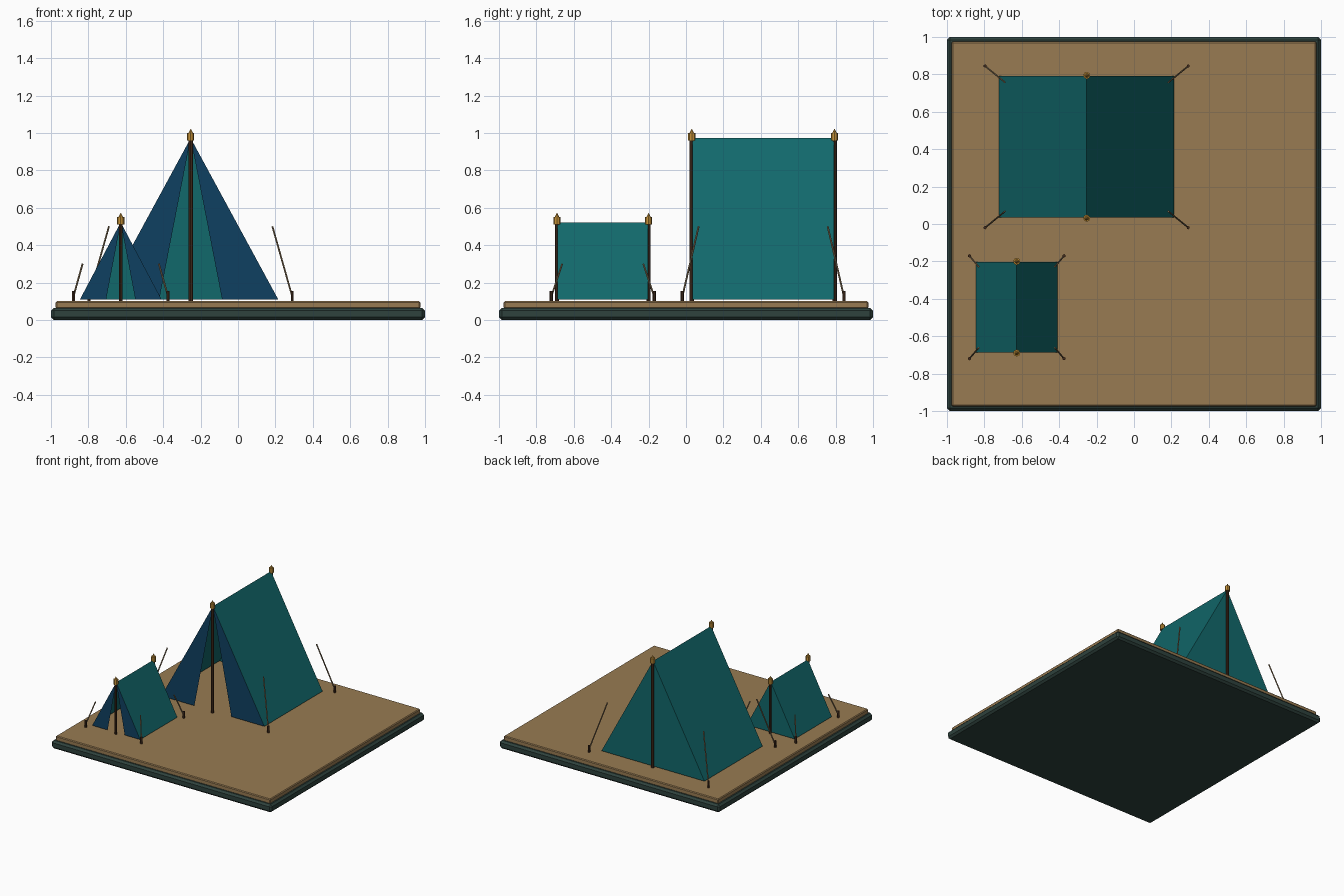
import bpy
import bmesh
from mathutils import Vector

if "Cube" in bpy.data.objects:
    bpy.data.objects.remove(bpy.data.objects["Cube"])


def linear(c):
    c /= 255
    return c / 12.92 if c <= 0.04045 else ((c + 0.055) / 1.055) ** 2.4


def make_material(name, r, g, b):
    m = bpy.data.materials.new(name)
    m.use_nodes = True
    col = (linear(r), linear(g), linear(b), 1)
    m.diffuse_color = col
    shader = m.node_tree.nodes["Principled BSDF"]
    shader.inputs["Base Color"].default_value = col
    shader.inputs["Roughness"].default_value = 0.9
    return m


SLATE = make_material("dark slate", 46, 66, 61)
SAND = make_material("sand", 152, 123, 82)
TEAL = make_material("teal canvas", 17, 104, 107)
BLUE = make_material("blue canvas", 15, 64, 97)
WOOD = make_material("dark wood", 66, 43, 28)
GOLD = make_material("gold", 200, 148, 58)
ROPE = make_material("rope", 140, 118, 88)


def finish(name, bm, mats):
    mesh = bpy.data.meshes.new(name)
    bm.to_mesh(mesh)
    bm.free()
    for m in mats:
        mesh.materials.append(m)
    obj = bpy.data.objects.new(name, mesh)
    bpy.context.collection.objects.link(obj)
    return obj


def slab(name, half, z0, z1, bevel, mat):
    bm = bmesh.new()
    bmesh.ops.create_cube(bm, size=1)
    for v in bm.verts:
        v.co = (v.co.x * 2 * half, v.co.y * 2 * half, z1 if v.co.z > 0 else z0)
    obj = finish(name, bm, [mat])
    mod = obj.modifiers.new("Bevel", "BEVEL")
    mod.width = bevel
    mod.segments = 1


def rod(name, a, b, r0, r1, mat, sides=8):
    """Tapered cylinder running from point a to point b."""
    a, b = Vector(a), Vector(b)
    bm = bmesh.new()
    bmesh.ops.create_cone(bm, cap_ends=True, segments=sides, radius1=r0,
                          radius2=r1, depth=(b - a).length)
    turn = (b - a).to_track_quat("Z", "Y")
    for v in bm.verts:
        v.co = turn @ v.co + (a + b) / 2
    finish(name, bm, [mat])


def canvas(name, cx, y0, y1, half, opening, base, ridge):
    """Two roof sheets, a closed back and a pair of front flaps."""
    bm = bmesh.new()

    def face(index, *points):
        f = bm.faces.new([bm.verts.new(p) for p in points])
        f.material_index = index

    front, back = (cx, y0, ridge), (cx, y1, ridge)
    for s in (-1, 1):
        corner_f, corner_b = (cx + s * half, y0, base), (cx + s * half, y1, base)
        face(0, front, corner_f, corner_b, back)
        face(0, back, corner_b, (cx, y1, base))
        face(1, front, (cx + s * opening, y0, base), corner_f)
    bmesh.ops.remove_doubles(bm, verts=bm.verts, dist=0.0001)
    bmesh.ops.recalc_face_normals(bm, faces=bm.faces)
    # Point every sheet away from the middle of the tent
    middle = Vector((cx, (y0 + y1) / 2, base))
    for f in bm.faces:
        f.normal_update()
        if f.normal.dot(f.calc_center_median() - middle) < 0:
            f.normal_flip()
    finish(name, bm, [TEAL, BLUE])


def tent(label, cx, y0, y1, half, opening, ridge, pole_r, stake, hook, hook_z):
    base, ground = 0.11, 0.1
    cy, depth = (y0 + y1) / 2, (y1 - y0) / 2
    canvas(label + "_canvas", cx, y0, y1, half, opening, base, ridge)
    for sy, end in ((-1, "front"), (1, "back")):
        # Pole with a capped finial
        y = cy + sy * (depth + 0.004)
        pole = f"{label}_{end}_"
        rod(pole + "pole", (cx, y, ground), (cx, y, ridge), pole_r, pole_r, WOOD)
        z = ridge - 0.012
        rod(pole + "finial", (cx, y, z), (cx, y, z + 0.04), 0.019, 0.019, GOLD)
        rod(pole + "finial_tip", (cx, y, z + 0.04), (cx, y, z + 0.062),
            0.012, 0.001, GOLD)
        # Guy ropes and stakes at both corners
        for sx, side in ((-1, "right"), (1, "left")):
            x, ys = cx + sx * stake[0], cy + sy * stake[1]
            corner = f"{label}_{end}_{side}_"
            rod(corner + "stake", (x, ys, ground), (x, ys, 0.155),
                0.009, 0.009, WOOD, 6)
            rod(corner + "rope", (x, ys, 0.125),
                (cx + sx * hook[0], cy + sy * hook[1], hook_z),
                0.005, 0.005, ROPE, 6)


# Ground
slab("base_plate", 1.0, 0, 0.065, 0.015, SLATE)
slab("ground_top", 0.975, 0.06, 0.1, 0.006, SAND)

# Tents
tent("large_tent", -0.253, 0.035, 0.79, 0.468, 0.168, 0.972, 0.012,
     (0.543, 0.432), (0.437, 0.345), 0.5)
tent("small_tent", -0.627, -0.686, -0.204, 0.218, 0.078, 0.522, 0.01,
     (0.253, 0.275), (0.204, 0.217), 0.3)
